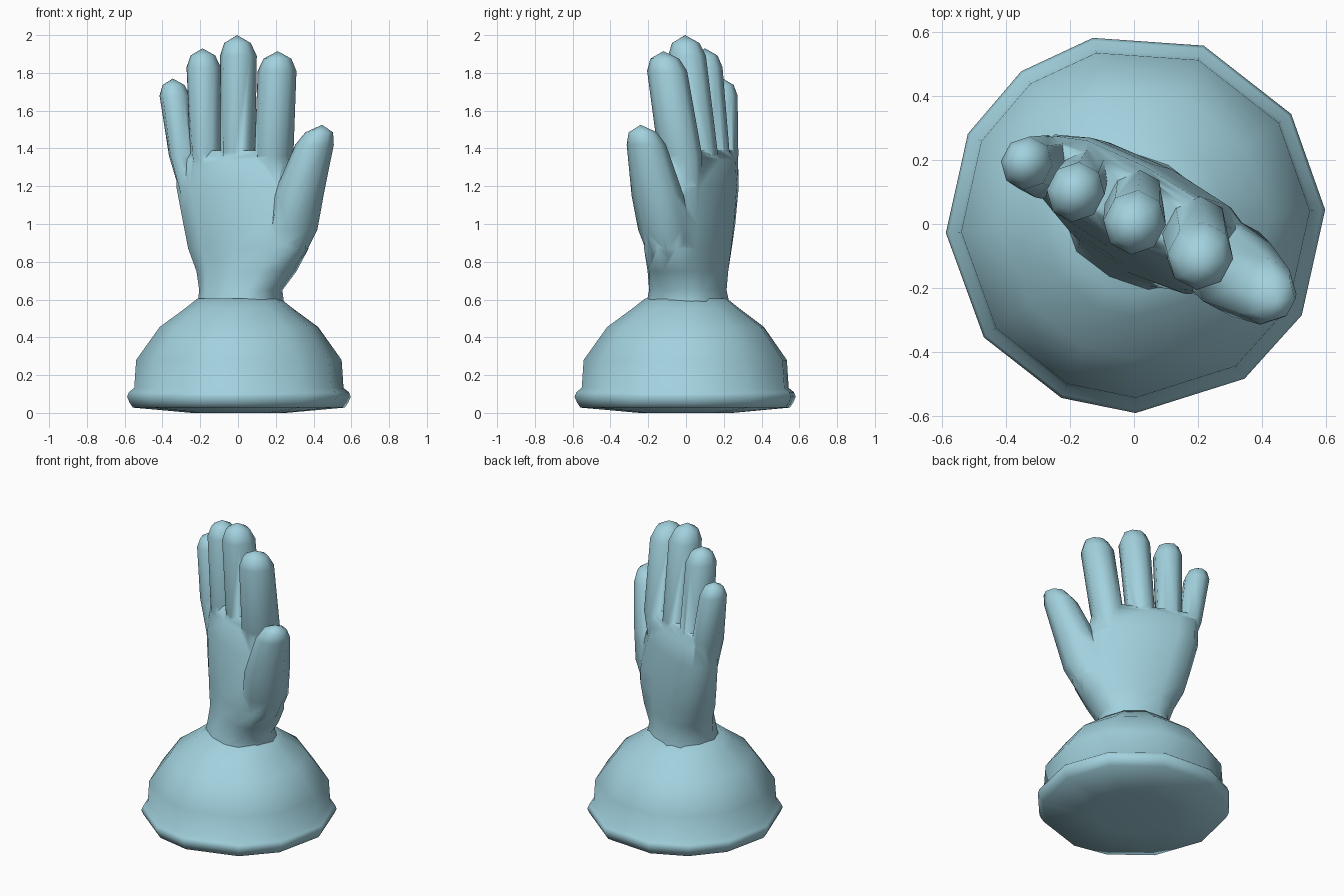
import bpy, bmesh, math
from mathutils import Vector

if "Cube" in bpy.data.objects:
    bpy.data.objects.remove(bpy.data.objects["Cube"])

# Single pale blue material
COLOR = (0.36, 0.64, 0.73, 1)
mat = bpy.data.materials.new("pale_blue")
mat.use_nodes = True
mat.diffuse_color = COLOR
mat.node_tree.nodes["Principled BSDF"].inputs["Base Color"].default_value = COLOR

TURN = -28  # heading of the palm's wide axis, in degrees
BASE_ANGLES = [4, 35, 69, 103, 127, 152, 183, 217, 247, 270, 305, 331]


def loft(name, rings, angles, turn=TURN, apex=None, power=1.0):
    """Skin rings of (centre, wide radius, deep radius), ending in a point or a cap."""
    turn = math.radians(turn)
    u = Vector((math.cos(turn), math.sin(turn), 0))
    v = Vector((-u.y, u.x, 0))
    sides = len(angles)
    bm = bmesh.new()
    rows = []
    for centre, wide, deep in rings:
        row = []
        for angle in angles:
            c, s = math.cos(math.radians(angle)), math.sin(math.radians(angle))
            c = math.copysign(abs(c) ** power, c)
            s = math.copysign(abs(s) ** power, s)
            row.append(bm.verts.new(Vector(centre) + u * wide * c + v * deep * s))
        rows.append(row)
    for low, high in zip(rows, rows[1:]):
        for i in range(sides):
            j = (i + 1) % sides
            bm.faces.new((low[i], low[j], high[j], high[i]))
    bm.faces.new(rows[0][::-1])
    if apex is None:
        bm.faces.new(rows[-1])
    else:
        tip = bm.verts.new(apex)
        for i in range(sides):
            bm.faces.new((rows[-1][i], rows[-1][(i + 1) % sides], tip))
    bmesh.ops.recalc_face_normals(bm, faces=bm.faces)
    mesh = bpy.data.meshes.new(name)
    bm.to_mesh(mesh)
    bm.free()
    mesh.materials.append(mat)
    obj = bpy.data.objects.new(name, mesh)
    bpy.context.collection.objects.link(obj)
    return obj


def digit(name, path, tip):
    """Finger from (centre, wide, deep) rings with a blunt pointed end."""
    end, wide, deep = path[-1]
    shoulder = Vector(end).lerp(Vector(tip), 0.62)
    rings = path + [(shoulder, wide * 0.72, deep * 0.72)]
    return loft(name, rings, [22.5 + 45 * i for i in range(8)], apex=tip)


def activate(obj):
    bpy.ops.object.select_all(action="DESELECT")
    obj.select_set(True)
    bpy.context.view_layer.objects.active = obj


def fuse(body, part):
    """Unite a part with the body, leaving no buried surface."""
    activate(body)
    mod = body.modifiers.new("union", "BOOLEAN")
    mod.operation = "UNION"
    mod.solver = "EXACT"
    mod.object = part
    bpy.ops.object.modifier_apply(modifier=mod.name)
    bpy.data.objects.remove(part)


# Base: slightly bulging underside, rolled rim and dome
profile = [(0.25, 0), (0.562, 0.028), (0.58, 0.055), (0.593, 0.085), (0.583, 0.11),
           (0.555, 0.132), (0.545, 0.28), (0.42, 0.455), (0.29, 0.55), (0.22, 0.605)]
base = loft("domed_base", [((0.005, 0.003, z), r, r) for r, z in profile], BASE_ANGLES, turn=0)

# Palm and wrist, closed by a thin web between the finger roots
palm = [
    ((0.015, 0.01, 0.57), 0.22, 0.205),
    ((0.015, 0.01, 0.65), 0.215, 0.185),
    ((0.045, 0.01, 0.75), 0.275, 0.175),
    ((0.055, 0.01, 0.87), 0.345, 0.17),
    ((0.04, 0.025, 1.0), 0.36, 0.165),
    ((-0.015, 0.06, 1.2), 0.345, 0.145),
    ((-0.025, 0.075, 1.34), 0.33, 0.12),
    ((-0.025, 0.075, 1.39), 0.315, 0.08),
]
hand = loft("hand", palm, [30 * i for i in range(12)], power=0.78)

# Fingers: name, buried root, knuckle, shoulder below the tip, tip, knuckle and end radius
fingers = [
    ("little_finger", (-0.23, 0.155, 1.1), (-0.288, 0.18, 1.36), (-0.335, 0.19, 1.68),
     (-0.345, 0.195, 1.77), 0.072, 0.08),
    ("ring_finger", (-0.15, 0.115, 1.1), (-0.168, 0.128, 1.38), (-0.182, 0.1, 1.83),
     (-0.188, 0.1, 1.93), 0.08, 0.09),
    ("middle_finger", (0, 0.06, 1.1), (0, 0.06, 1.38), (0.002, 0.005, 1.89),
     (-0.005, -0.005, 2), 0.088, 0.097),
    ("index_finger", (0.16, 0, 1.1), (0.19, -0.03, 1.36), (0.207, -0.1, 1.81),
     (0.21, -0.12, 1.915), 0.1, 0.102),
]
for name, root, knuckle, end, tip, r0, r1 in fingers:
    fuse(hand, digit(name, [(root, r0 * 0.7, 0.09), (knuckle, r0, r0 * 0.6 + 0.06),
                            (end, r1, r1 * 1.05)], tip))

# Thumb, swelling out of the heel of the palm
fuse(hand, digit("thumb", [
    ((0.17, -0.05, 0.7), 0.06, 0.07),
    ((0.245, -0.09, 0.84), 0.11, 0.115),
    ((0.285, -0.115, 0.97), 0.135, 0.14),
    ((0.32, -0.15, 1.15), 0.132, 0.14),
    ((0.405, -0.21, 1.42), 0.102, 0.105),
], (0.445, -0.24, 1.525)))

for obj in (base, hand):
    activate(obj)
    bpy.ops.object.shade_smooth_by_angle(angle=math.radians(62))
